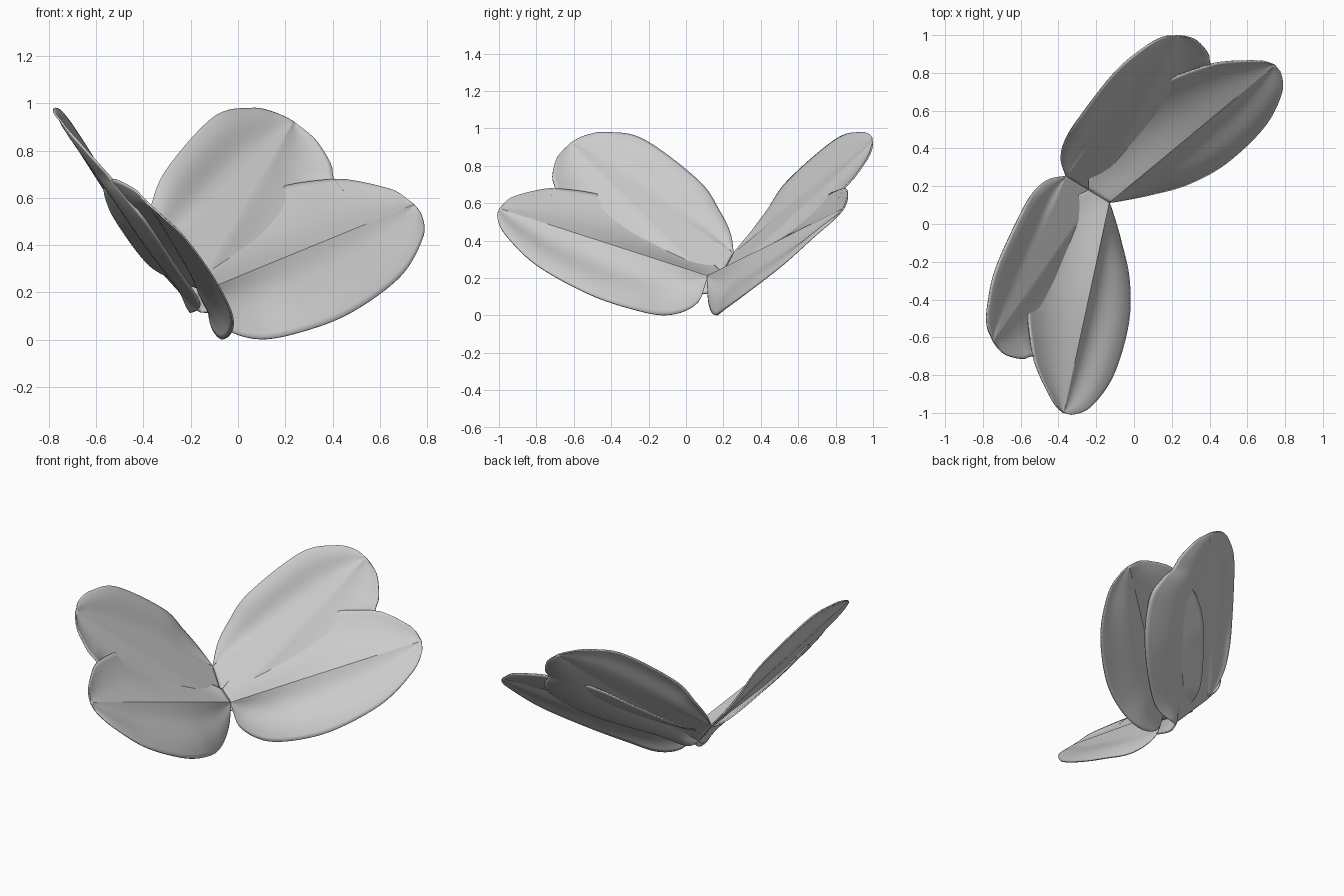
import bpy, math
from mathutils import Vector

cube = bpy.data.objects.get("Cube")
if cube:
    bpy.data.objects.remove(cube, do_unlink=True)

mat = bpy.data.materials.new("light_grey")
mat.use_nodes = True
GREY = (0.6, 0.6, 0.6, 1)
mat.diffuse_color = GREY
mat.node_tree.nodes["Principled BSDF"].inputs["Base Color"].default_value = GREY

ROWS, COLS = 56, 14
UP = Vector((0.635, -0.44, 0.64))      # upper side of a wing


def smooth_path(points, count):
    """Evenly spaced points on a smooth curve through the given ones."""
    p = [Vector(q) for q in points]
    p = [2 * p[0] - p[1]] + p + [2 * p[-1] - p[-2]]
    dense = []
    for a, b, c, d in zip(p, p[1:], p[2:], p[3:]):
        for k in range(20):
            t = k / 20
            dense.append(0.5 * (2 * b + (c - a) * t + (2 * a - 5 * b + 4 * c - d) * t * t
                                + (3 * b - a - 3 * c + d) * t ** 3))
    dense.append(p[-2])
    length = [0]
    for a, b in zip(dense, dense[1:]):
        length.append(length[-1] + (b - a).length)
    out, j = [], 0
    for k in range(count + 1):
        s = length[-1] * k / count
        while j < len(dense) - 2 and length[j + 1] < s:
            j += 1
        f = (s - length[j]) / max(length[j + 1] - length[j], 1e-9)
        out.append(dense[j].lerp(dense[j + 1], min(f, 1)))
    return out


def make_lobe(name, curves, waves, bulges):
    """Panels between neighbouring curves, all running from root to tip."""
    paths = [smooth_path(c, ROWS) for c in curves]
    width = COLS * (len(paths) - 1) + 1
    verts, faces = [], []
    for r in range(ROWS):
        fade = math.sin(math.pi * r / ROWS) ** 0.7
        for c in range(width):
            i = min(c // COLS, len(paths) - 2)
            s = c / COLS - i
            lift = waves[i] * math.sin(2 * math.pi * s) + bulges[i] * math.sin(math.pi * s)
            verts.append(paths[i][r].lerp(paths[i + 1][r], s) + UP * lift * fade)
    tip = len(verts)
    verts.append(paths[0][-1])
    for r in range(ROWS - 1):
        for c in range(width - 1):
            a = r * width + c
            faces.append((a, a + 1, a + width + 1, a + width))
    for c in range(width - 1):
        a = (ROWS - 1) * width + c
        faces.append((a, a + 1, tip))
    mesh = bpy.data.meshes.new(name)
    mesh.from_pydata(verts, [], faces)
    mesh.materials.append(mat)
    obj = bpy.data.objects.new(name, mesh)
    bpy.context.collection.objects.link(obj)
    # Lay the mirror plane of the pair diagonally
    obj.location = (0.015, 0.025, 0)
    obj.rotation_euler.z = math.radians(-31.3)
    bpy.ops.object.select_all(action='DESELECT')
    obj.select_set(True)
    bpy.context.view_layer.objects.active = obj
    bpy.ops.object.shade_smooth_by_angle(angle=math.radians(18))
    solid = obj.modifiers.new("thickness", 'SOLIDIFY')
    solid.thickness = 0.008
    solid.offset = 0
    mirror = obj.modifiers.new("other_side", 'MIRROR')
    mirror.use_axis = (False, True, False)


# Front lobes: upper edge, centre fold, lower edge
tip = (0.20, 1.077, 0.57)
make_lobe("front_wing_lobe", [
    [(-0.30, 0, 0.24), (-0.37, 0.15, 0.32), (-0.345, 0.45, 0.50), (-0.30, 0.61, 0.597),
     (-0.23, 0.735, 0.65), (-0.10, 0.895, 0.677), (-0.02, 0.965, 0.67),
     (0.105, 1.045, 0.635), (0.155, 1.068, 0.604), tip],
    [(-0.173, 0, 0.21), tip],
    [(-0.173, 0, 0.20), (-0.125, 0.04, 0.06), (-0.005, 0.15, 0.002), (0.135, 0.30, 0.038),
     (0.25, 0.50, 0.12), (0.322, 0.77, 0.27), (0.308, 0.97, 0.43), (0.25, 1.057, 0.52), tip],
], waves=[0, -0.014], bulges=[-0.028, -0.012])

# Back lobes: upper edge, two folds, lower edge tucked under the front lobe
tip = (-0.318, 0.945, 0.922)
make_lobe("back_wing_lobe", [
    [(-0.44, 0, 0.33), (-0.511, 0.064, 0.44), (-0.541, 0.15, 0.56), (-0.542, 0.28, 0.72),
     (-0.505, 0.60, 0.94), (-0.44, 0.795, 0.978), (-0.384, 0.895, 0.96), tip],
    [(-0.44, 0, 0.33), tip],
    [(-0.25, 0, 0.15), tip],
    [(-0.25, 0, 0.145), (-0.215, 0.06, 0.115), (-0.086, 0.20, 0.155), (0.027, 0.58, 0.31),
     (0.04, 0.83, 0.49), (-0.03, 0.90, 0.61), (-0.093, 0.905, 0.68), (-0.131, 0.945, 0.74),
     (-0.215, 0.972, 0.835), (-0.272, 0.964, 0.885), tip],
], waves=[0.01, 0, 0], bulges=[0, 0, -0.032])
